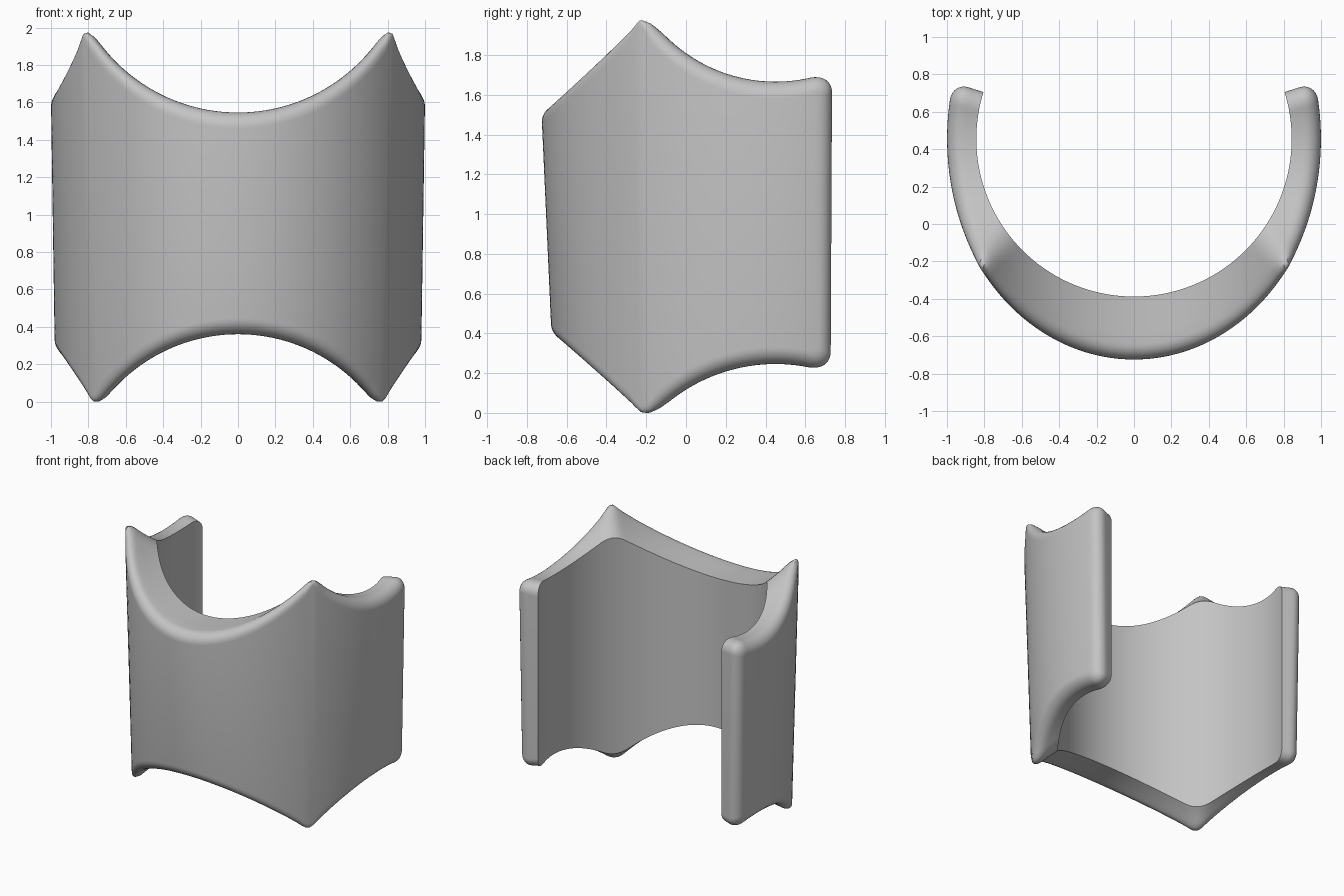
import bpy, bmesh, math

cube = bpy.data.objects.get("Cube")
if cube:
    bpy.data.objects.remove(cube, do_unlink=True)

CENTRE_Y = 0.455         # axis of the bore
BORE = 0.843             # inner radius
FILLET = 0.085           # rounding of the outer edges
CORNER = 0.11            # rounding of the four end corners
BLEND = 0.12             # softness of the ridges
START, END = math.radians(162.7), math.radians(377.3)
COLUMNS = 160


def arc(d, radius):
    """Rise of a circular cut at distance d from its middle."""
    return radius - math.sqrt(max(radius * radius - d * d, 0))


def soft_min(a, b):
    h = max(BLEND - abs(a - b), 0) / BLEND
    return min(a, b) - h * h * BLEND / 4


def rim(x, y, top):
    """Rim height, where a front-to-back and a side-to-side cut meet."""
    dy = y - 0.45
    if top:
        return soft_min(1.52 + arc(x, 0.92), 1.64 + arc(dy, 0.78))
    return -soft_min(-0.335 + arc(x, 0.9), -0.22 + arc(dy, 0.85))


def outer_radius(t, z):
    """Slightly tapered elliptical outside."""
    a = 0.976 + 0.015 * z
    b = 1.115 + 0.045 * z
    return a * b / math.hypot(b * math.cos(t), a * math.sin(t))


def rim_point(t, top, depth, blend, inset, t0, t1):
    """Point on a rim; blend 0 is the bore, 1 the outside less depth."""
    z = 1.6 if top else 0.2
    sign = 1 if top else -1

    def place(angle, r):
        return r * math.cos(angle), CENTRE_Y + r * math.sin(angle)

    for _ in range(4):
        r = BORE + blend * (outer_radius(t, z) - depth - BORE)
        x, y = place(t, r)
        step = 0.02
        slope = (rim(*place(t + step, r), top) - rim(*place(t - step, r), top)) / (2 * step * r)
        drop = inset * math.sqrt(1 + slope * slope)
        c = max(CORNER - inset, 0.02)
        s = min(t - t0, t1 - t) * r
        if s < c:
            drop += c - math.sqrt(max(c * c - (c - s) ** 2, 0))
        z = rim(x, y, top) - sign * drop
    return x, y, z


# Layers run from the bore across the rim, then around the outer fillet
layers = [(FILLET, i / 4, 0) for i in range(5)]
for k in range(1, 9):
    a = k / 8 * math.pi / 2
    layers.append((FILLET * (1 - math.sin(a)), 1, FILLET * (1 - math.cos(a))))

bm = bmesh.new()
loops = []
for depth, blend, inset in layers:
    t0, t1 = START + inset / 0.95, END - inset / 0.95
    angles = [t0 + (t1 - t0) * (0.5 - 0.5 * math.cos(math.pi * i / COLUMNS))
              for i in range(COLUMNS + 1)]
    loops.append([[bm.verts.new(rim_point(t, top, depth, blend, inset, t0, t1))
                   for t in angles] for top in (True, False)])

# Inner and outer walls
for up, low in (loops[0], loops[-1]):
    for i in range(COLUMNS):
        bm.faces.new((up[i], up[i + 1], low[i + 1], low[i]))

# Rims, fillets and end faces
for one, two in zip(loops, loops[1:]):
    ring_a = one[0] + one[1][::-1]
    ring_b = two[0] + two[1][::-1]
    for i in range(len(ring_a)):
        j = (i + 1) % len(ring_a)
        bm.faces.new((ring_a[i], ring_a[j], ring_b[j], ring_b[i]))

# Rest on the ground
lowest = min(v.co.z for v in bm.verts)
for v in bm.verts:
    v.co.z -= lowest
bmesh.ops.recalc_face_normals(bm, faces=bm.faces)
mesh = bpy.data.meshes.new("curved_cuff")
bm.to_mesh(mesh)
bm.free()

cuff = bpy.data.objects.new("curved_cuff", mesh)
bpy.context.collection.objects.link(cuff)

grey = bpy.data.materials.new("plain_grey")
grey.use_nodes = True
colour = (0.55, 0.55, 0.55, 1)
grey.diffuse_color = colour
grey.node_tree.nodes["Principled BSDF"].inputs["Base Color"].default_value = colour
mesh.materials.append(grey)

bpy.ops.object.select_all(action='DESELECT')
cuff.select_set(True)
bpy.context.view_layer.objects.active = cuff
bpy.ops.object.shade_smooth_by_angle(angle=math.radians(35))
